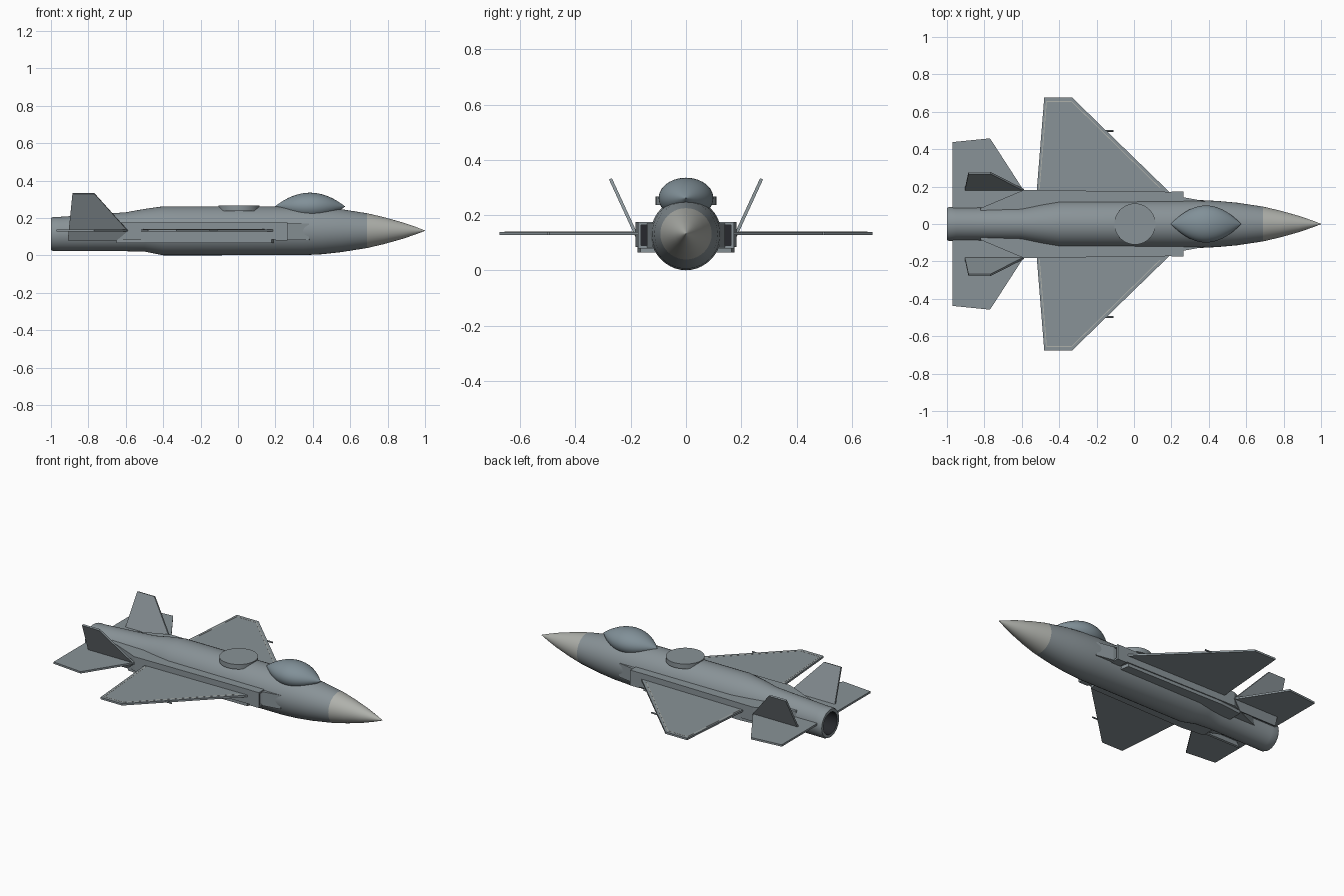
import bpy
import bmesh
from math import cos, sin, pi, radians
from mathutils import Vector

cube = bpy.data.objects.get("Cube")
if cube:
    bpy.data.objects.remove(cube, do_unlink=True)


def material(name, color):
    m = bpy.data.materials.new(name)
    m.use_nodes = True
    m.diffuse_color = (*color, 1)
    m.node_tree.nodes["Principled BSDF"].inputs["Base Color"].default_value = (*color, 1)
    return m


BODY = material("blue grey paint", (0.25, 0.29, 0.31))
PALE = material("pale grey", (0.43, 0.44, 0.41))
GLASS = material("canopy tint", (0.22, 0.28, 0.315))
DARK = material("dark opening", (0.02, 0.022, 0.026))


def finish(name, bm, mats, smooth=False):
    bmesh.ops.recalc_face_normals(bm, faces=bm.faces)
    mesh = bpy.data.meshes.new(name)
    bm.to_mesh(mesh)
    bm.free()
    for m in mats:
        mesh.materials.append(m)
    ob = bpy.data.objects.new(name, mesh)
    bpy.context.collection.objects.link(ob)
    if smooth:
        bpy.ops.object.select_all(action="DESELECT")
        ob.select_set(True)
        bpy.context.view_layer.objects.active = ob
        bpy.ops.object.shade_smooth_by_angle(angle=radians(35))
    return ob


def loft(name, sections, mats, rule=None, sides=40):
    """Skin elliptical rings (x, centre z, half width, half height) along x."""
    bm = bmesh.new()
    rings = []
    for x, zc, ry, rz in sections:
        rings.append([bm.verts.new((x, ry * cos(2 * pi * k / sides),
                                    zc + rz * sin(2 * pi * k / sides)))
                      for k in range(sides)])
    for i, (a, b) in enumerate(zip(rings, rings[1:])):
        for k in range(sides):
            n = (k + 1) % sides
            f = bm.faces.new((a[k], a[n], b[n], b[k]))
            f.material_index = rule(i) if rule else 0
    bm.faces.new(rings[0]).material_index = rule(0) if rule else 0
    bm.faces.new(rings[-1]).material_index = rule(len(rings) - 2) if rule else 0
    return finish(name, bm, mats, True)


def prism(name, outline, offset, mat):
    """Extrude a flat outline of 3D points by an offset vector."""
    bm = bmesh.new()
    face = bm.faces.new([bm.verts.new(p) for p in outline])
    new = bmesh.ops.extrude_face_region(bm, geom=[face])["geom"]
    bmesh.ops.translate(bm, vec=Vector(offset),
                        verts=[v for v in new if isinstance(v, bmesh.types.BMVert)])
    return finish(name, bm, [mat])


def plan(name, pts, s, z0, z1, mat):
    """Prism from an x, y outline on side s between two heights."""
    return prism(name, [(x, s * y, z0) for x, y in pts], (0, 0, z1 - z0), mat)


# Fuselage, nozzle recess included at the tail
hull = [(-0.88, 0.114, 0.068, 0.068), (-1.0, 0.114, 0.068, 0.068),
        (-1.0, 0.114, 0.086, 0.086), (-0.985, 0.114, 0.092, 0.092),
        (-0.95, 0.114, 0.089, 0.092), (-0.6, 0.126, 0.090, 0.104),
        (-0.5, 0.134, 0.108, 0.114), (-0.4, 0.131, 0.125, 0.131),
        (0.35, 0.131, 0.128, 0.130), (0.45, 0.131, 0.123, 0.125),
        (0.55, 0.132, 0.114, 0.115), (0.69, 0.132, 0.093, 0.093)]
loft("fuselage", hull, [BODY, DARK], lambda i: 1 if i == 0 else 0)

# Nose cone
loft("nose_cone", [(0.69, 0.132, 0.093, 0.093), (0.78, 0.132, 0.072, 0.072),
                   (0.88, 0.132, 0.044, 0.044), (0.95, 0.132, 0.020, 0.020),
                   (1.0, 0.132, 0.001, 0.001)], [PALE])

# Canopy with pointed ends
canopy = []
for k in range(21):
    t = -0.995 + 1.99 * k / 20
    r = 1 - t * t
    canopy.append((0.385 + 0.188 * t, 0.261, 0.099 * r, 0.074 * r))
loft("canopy", canopy, [GLASS])

# Lift fan cover on the spine
bm = bmesh.new()
bmesh.ops.create_cone(bm, cap_ends=True, segments=40, radius1=0.11, radius2=0.11, depth=0.03)
bmesh.ops.translate(bm, verts=bm.verts, vec=(0.005, 0, 0.252))
finish("lift_fan_cover", bm, [BODY], True)

for side, s in (("front", -1), ("back", 1)):
    # Side fairing and the intake at its forward end
    plan(side + "_fairing", [(0.2, 0.08), (0.2, 0.172), (-0.59, 0.182), (-0.82, 0.085),
                             (-0.82, 0.05)], s, 0.085, 0.175, BODY)
    plan(side + "_intake_top", [(0.2, 0.08), (0.265, 0.08), (0.265, 0.172), (0.2, 0.172)],
         s, 0.164, 0.175, BODY)
    plan(side + "_intake_floor", [(0.2, 0.08), (0.265, 0.08), (0.265, 0.172), (0.2, 0.172)],
         s, 0.079, 0.09, BODY)
    plan(side + "_intake_lip", [(0.2, 0.163), (0.265, 0.163), (0.265, 0.173), (0.2, 0.173)],
         s, 0.079, 0.175, BODY)
    plan(side + "_intake_opening", [(0.2, 0.1), (0.206, 0.1), (0.206, 0.164), (0.2, 0.164)],
         s, 0.09, 0.164, DARK)
    plan(side + "_intake_ramp", [(0.2, 0.09), (0.39, 0.09), (0.38, 0.122), (0.27, 0.142),
                                 (0.2, 0.142)], s, 0.083, 0.17, BODY)

    # Lower rail under the fairing
    plan(side + "_lower_rail", [(0.2, 0.06), (0.18, 0.165), (-0.5, 0.175), (-0.65, 0.16),
                                (-0.65, 0.05)], s, 0.065, 0.086, BODY)

    # Main wing
    plan(side + "_wing", [(0.19, 0.17), (-0.33, 0.675), (-0.48, 0.675), (-0.52, 0.18),
                          (-0.52, 0.12), (0.19, 0.12)], s, 0.127, 0.139, BODY)

    # Thin pale seams just inside the wing edges
    seam = [Vector((0.14, 0.192)), Vector((-0.333, 0.655)),
            Vector((-0.468, 0.655)), Vector((-0.506, 0.19))]
    for n, (a, b) in enumerate(zip(seam, seam[1:])):
        d = (b - a).normalized() * 0.002
        w = Vector((-d.y, d.x))
        plan(f"{side}_wing_seam_{n + 1}", [a + w, b + w, b - w, a - w], s, 0.1385, 0.1398, PALE)

    # Small probe on the leading edge
    rod = loft(side + "_wing_probe", [(-0.18, 0.133, 0.005, 0.005),
                                      (-0.11, 0.133, 0.005, 0.005)], [BODY], sides=10)
    rod.location.y = s * 0.498

    # Tailplane
    plan(side + "_tailplane", [(-0.59, 0.18), (-0.77, 0.458), (-0.97, 0.438),
                               (-0.97, 0.08), (-0.59, 0.08)], s, 0.127, 0.139, BODY)

    # Canted fin
    fin = [(-0.885, 0.333), (-0.768, 0.333), (-0.588, 0.133), (-0.65, 0.083), (-0.91, 0.083)]
    prism(side + "_fin", [(x, s * (0.176 + 0.46 * (z - 0.133)), z) for x, z in fin],
          (0, s * 0.011, -s * s * 0.004), BODY)
